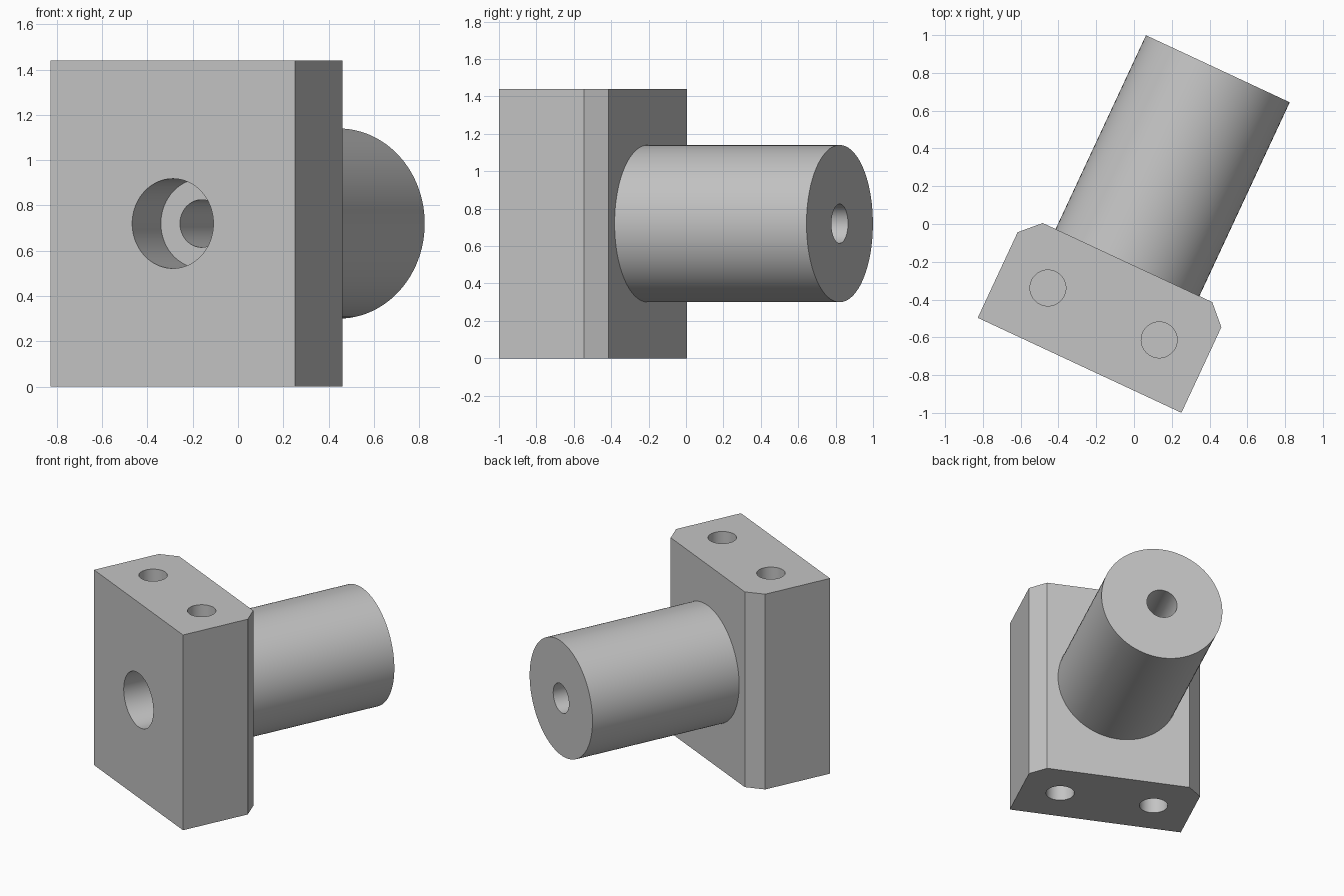
import bpy, bmesh
from math import radians
from mathutils import Matrix, Vector

cube = bpy.data.objects.get("Cube")
if cube:
    bpy.data.objects.remove(cube, do_unlink=True)

WIDTH, DEPTH, HEIGHT, CHAMFER = 1.19, 0.60, 1.44, 0.10
LENGTH = 1.732
MID = HEIGHT / 2

grey = bpy.data.materials.new("plain grey")
grey.use_nodes = True
colour = (0.55, 0.55, 0.55, 1)
grey.diffuse_color = colour
grey.node_tree.nodes["Principled BSDF"].inputs["Base Color"].default_value = colour


def make_object(name, bm):
    bmesh.ops.recalc_face_normals(bm, faces=bm.faces)
    mesh = bpy.data.meshes.new(name)
    bm.to_mesh(mesh)
    bm.free()
    mesh.materials.append(grey)
    obj = bpy.data.objects.new(name, mesh)
    bpy.context.collection.objects.link(obj)
    return obj


def rod(name, start, end, radius):
    """Solid cylinder between two points."""
    start, end = Vector(start), Vector(end)
    axis = end - start
    place = Matrix.Translation((start + end) / 2) @ axis.to_track_quat('Z', 'Y').to_matrix().to_4x4()
    bm = bmesh.new()
    bmesh.ops.create_cone(bm, cap_ends=True, segments=96, radius1=radius,
                          radius2=radius, depth=axis.length, matrix=place)
    return make_object(name, bm)


def combine(target, tool, operation):
    mod = target.modifiers.new(tool.name, 'BOOLEAN')
    mod.operation = operation
    mod.solver = 'EXACT'
    mod.object = tool
    tool.hide_render = True


# Block with its two rear vertical edges chamfered
half = WIDTH / 2
outline = [(-half, 0), (half, 0), (half, DEPTH - CHAMFER), (half - CHAMFER, DEPTH),
           (CHAMFER - half, DEPTH), (-half, DEPTH - CHAMFER)]
bm = bmesh.new()
base = bm.faces.new([bm.verts.new((x, y, 0)) for x, y in outline])
top = bmesh.ops.extrude_face_region(bm, geom=[base])["geom"]
bmesh.ops.translate(bm, vec=(0, 0, HEIGHT),
                    verts=[v for v in top if isinstance(v, bmesh.types.BMVert)])
body = make_object("mounting_block_with_shaft", bm)

# Shaft fused to the rear of the block
tools = [rod("shaft", (0, DEPTH / 2, MID), (0, LENGTH, MID), 0.42)]
combine(body, tools[0], 'UNION')

# Counterbore, through bore, and blind holes in the top and bottom
tools.append(rod("counterbore", (0, -0.1, MID), (0, 0.3, MID), 0.198))
tools.append(rod("through_bore", (0, -0.2, MID), (0, LENGTH + 0.1, MID), 0.105))
for x in (-0.325, 0.325):
    for face_z, inward in ((0, 1), (HEIGHT, -1)):
        tools.append(rod("blind_hole", (x, DEPTH / 2, face_z - 0.1 * inward),
                         (x, DEPTH / 2, face_z + 0.4 * inward), 0.095))
for tool in tools[1:]:
    combine(body, tool, 'DIFFERENCE')

# Keep the finished solid and drop the cutters
graph = bpy.context.evaluated_depsgraph_get()
solid = bpy.data.meshes.new_from_object(body.evaluated_get(graph))
body.modifiers.clear()
body.data = solid
for tool in tools:
    bpy.data.objects.remove(tool, do_unlink=True)

# Turn the part into place
body.location = (-0.288, -0.748, 0)
body.rotation_euler.z = radians(-25)

bpy.ops.object.select_all(action='DESELECT')
body.select_set(True)
bpy.context.view_layer.objects.active = body
bpy.ops.object.shade_smooth_by_angle(angle=radians(30))
